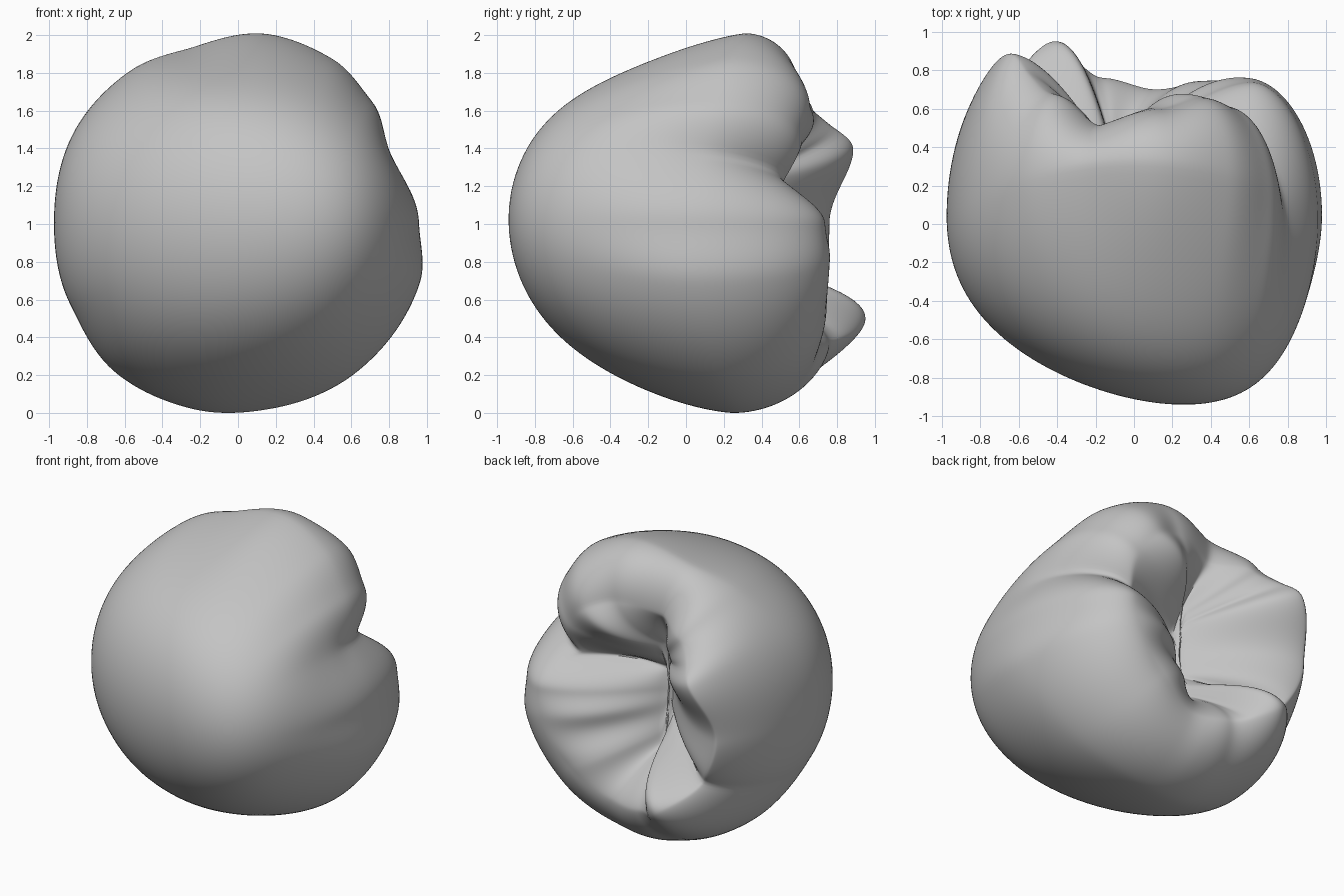
import bpy, bmesh
from math import sin, cos, pi, exp, radians

if "Cube" in bpy.data.objects:
    bpy.data.objects.remove(bpy.data.objects["Cube"])

SEG, FRONT, SHOULDER, INNER = 240, 40, 24, 36
APEX_X, APEX_Y, MID_Z = 0.26, -0.94, 1.0
PINCH = (-0.10, 0.28, 0.02)
SLIT = 0.33  # half height of the pinched slit
MEAN_R = 0.985

# Folded rim: angle, depth of rim, radius of rim, radius of body
RIM = [(0, .74, .62, .96), (24, .57, .60, .89), (42, .62, .65, .965),
       (60, .66, .69, 1.005), (80, .60, .70, 1.015), (106, .54, .66, .965),
       (126, .68, .72, .99), (148, .89, .75, .995), (180, .76, .76, .975),
       (207, .76, .72, .99), (231, .95, .67, 1.025), (256, .76, .66, 1.015),
       (280, .70, .66, 1.0), (308, .74, .62, 1.01), (342, .76, .62, 1.015)]

# Creases: angle, depth inside, width, depth on the rim, depth on the outside
CREASES = [(25, .18, 8, .06, .11), (106, .09, 8, .03, .005),
           (139, .07, 4, .02, 0), (207, .13, 5, .05, .008), (247, .08, 5, 0, 0)]

# Soft ridges on the inner faces: angle, height, width
RIDGES = [(62, .07, 20), (228, .05, 9), (312, .04, 14), (345, .04, 10)]


def gap(a, b):
    """Smallest angle between two directions."""
    return abs((a - b + 180) % 360 - 180)


def rim_at(deg):
    """Smooth periodic blend between neighbouring rim entries."""
    for i, a in enumerate(RIM):
        b = RIM[(i + 1) % len(RIM)]
        end = b[0] if b[0] > a[0] else b[0] + 360
        if a[0] <= deg < end:
            k = (deg - a[0]) / (end - a[0])
            k = k * k * (3 - 2 * k)
            return [p + (q - p) * k for p, q in zip(a[1:], b[1:])]


def smooth(x):
    x = min(max(x, 0), 1)
    return x * x * (3 - 2 * x)


def meridian(deg):
    """Points from the front apex over the rim into the pinched slit."""
    a = radians(deg)
    y_rim, r_rim, r_body = rim_at(deg)
    up = max(0, sin(a)) ** 2
    y_eq = 0.04 + 0.2 * sin(a) ** 2 + 0.07 * up
    inn = rim = out = 0
    for c, d_in, w, d_rim, d_out in CREASES:
        k = exp(-gap(deg, c) / w)
        inn, rim, out = inn + d_in * k, rim + d_rim * k, out + d_out * k
    ridge = sum(h * exp(-(gap(deg, c) / w) ** 2) for c, h, w in RIDGES)
    slope = (0.22 if sin(a) > 0 else 0.10) * sin(a) ** 4
    pts = []

    def add(r, y, ox=0, oz=0):
        pts.append((r * cos(a) + ox, y, r * sin(a) + MID_Z + oz))

    def dent(y):
        return out * smooth((y + 0.15) / 0.65)

    # Front dome, flatter above and below
    for i in range(1, FRONT + 1):
        t = i / FRONT * pi / 2
        y = y_eq + (APEX_Y - y_eq) * cos(t)
        r = MEAN_R + (r_body - MEAN_R) * sin(t) ** 8
        r *= sin(t) * (1 - slope * sin(t) ** 3 * cos(t))
        add(r - dent(y), y, APEX_X * cos(t) ** 3, 0.02 * cos(t))
    # Shoulder up to the rim
    for i in range(1, SHOULDER + 1):
        t = i / SHOULDER * pi / 2
        y = y_eq + (y_rim - y_eq) * sin(t)
        bend = cos(t) ** (1.1 + 0.5 * max(0, -cos(a)) - 0.2 * up)
        add(r_rim + (r_body - r_rim) * bend - dent(y),
            y - rim * smooth(i / SHOULDER))
    # Inner face down to the slit
    for i in range(1, INNER):
        u = 1 - i / INNER
        y_in = PINCH[1] + 0.07 * sin(a) ** 2
        y = y_in + (y_rim - y_in) * (1 - (1 - u) ** 1.7)
        y += (ridge - 0.75 * inn) * sin(pi * u) - rim * u
        add((r_rim - dent(y_rim)) * u, y, PINCH[0] * (1 - u),
            (PINCH[2] + SLIT * sin(a)) * (1 - u))
    return pts


# Folded dough body, lofted from meridians around the front-back axis
bm = bmesh.new()
apex = bm.verts.new((APEX_X, APEX_Y, MID_Z + 0.02))
pinch = bm.verts.new((PINCH[0], PINCH[1], MID_Z + PINCH[2]))
lines = [[bm.verts.new(p) for p in meridian(360 * i / SEG)] for i in range(SEG)]
for i, line in enumerate(lines):
    nxt = lines[(i + 1) % SEG]
    bm.faces.new((apex, line[0], nxt[0]))
    bm.faces.new((pinch, nxt[-1], line[-1]))
    for j in range(len(line) - 1):
        bm.faces.new((line[j], line[j + 1], nxt[j + 1], nxt[j]))
for _ in range(4):
    bmesh.ops.smooth_vert(bm, verts=bm.verts, factor=0.4,
                          use_axis_x=True, use_axis_y=True, use_axis_z=True)
bmesh.ops.recalc_face_normals(bm, faces=bm.faces)
low = min(v.co.z for v in bm.verts)
bmesh.ops.translate(bm, verts=bm.verts, vec=(0, 0, -low))
mesh = bpy.data.meshes.new("folded_body")
bm.to_mesh(mesh)
bm.free()
body = bpy.data.objects.new("folded_body", mesh)
bpy.context.collection.objects.link(body)

# Plain grey material
GREY = (0.55, 0.55, 0.55, 1)
mat = bpy.data.materials.new("plain_grey")
mat.use_nodes = True
mat.diffuse_color = GREY
mat.node_tree.nodes["Principled BSDF"].inputs["Base Color"].default_value = GREY
mesh.materials.append(mat)

bpy.context.view_layer.objects.active = body
body.select_set(True)
bpy.ops.object.shade_smooth_by_angle(angle=radians(50))
